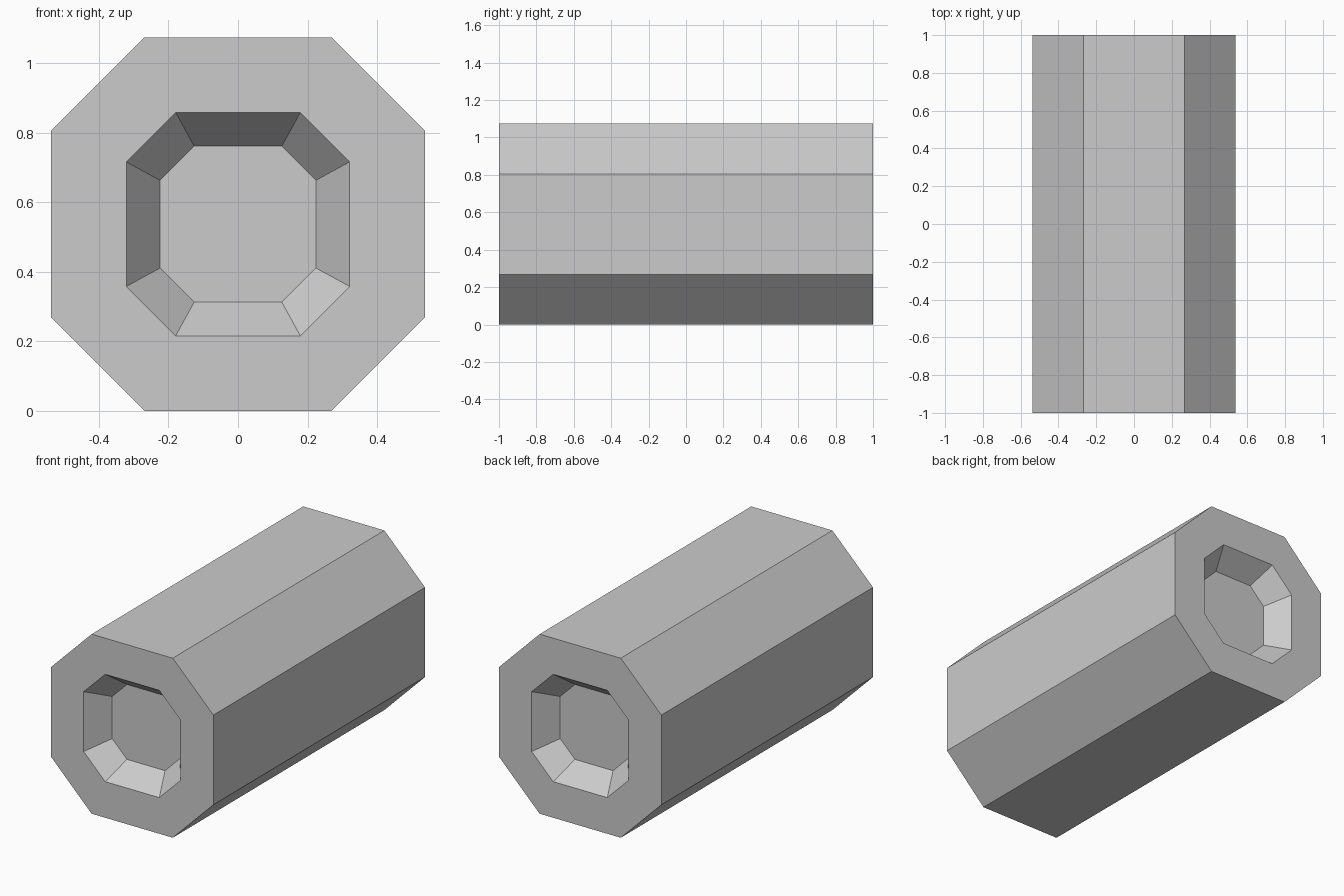
import bpy
import bmesh

cube = bpy.data.objects.get("Cube")
if cube:
    bpy.data.objects.remove(cube, do_unlink=True)

# Single plain grey
grey = bpy.data.materials.new("plain grey")
colour = (0.6, 0.6, 0.6, 1.0)
grey.diffuse_color = colour
grey.use_nodes = True
grey.node_tree.nodes["Principled BSDF"].inputs["Base Color"].default_value = colour

RADIUS = 0.537
HALF_LENGTH = 1.0
POCKET_DEPTH = 0.131


def octagon(bm, half, flat, y):
    """Ring of eight corners: half is the half width, flat half a straight side."""
    corners = [(half, -flat), (half, flat), (flat, half), (-flat, half),
               (-half, flat), (-half, -flat), (-flat, -half), (flat, -half)]
    return [bm.verts.new((x, y, RADIUS + z)) for x, z in corners]


bm = bmesh.new()

# Rings from the front pocket floor, over the outside, to the back pocket floor
end = [(0.224, 0.126, HALF_LENGTH - POCKET_DEPTH),
       (0.321, 0.179, HALF_LENGTH),
       (RADIUS, RADIUS / 2, HALF_LENGTH)]
rings = [octagon(bm, h, f, -y) for h, f, y in end]
rings += [octagon(bm, h, f, y) for h, f, y in reversed(end)]

for a, b in zip(rings, rings[1:]):
    for i in range(8):
        j = (i + 1) % 8
        bm.faces.new((a[i], a[j], b[j], b[i]))

# Pocket floors
bm.faces.new(rings[0])
bm.faces.new(rings[-1])
bmesh.ops.recalc_face_normals(bm, faces=bm.faces)

mesh = bpy.data.meshes.new("octagonal_bar")
bm.to_mesh(mesh)
bm.free()
mesh.materials.append(grey)
bar = bpy.data.objects.new("octagonal_bar", mesh)
bpy.context.collection.objects.link(bar)
